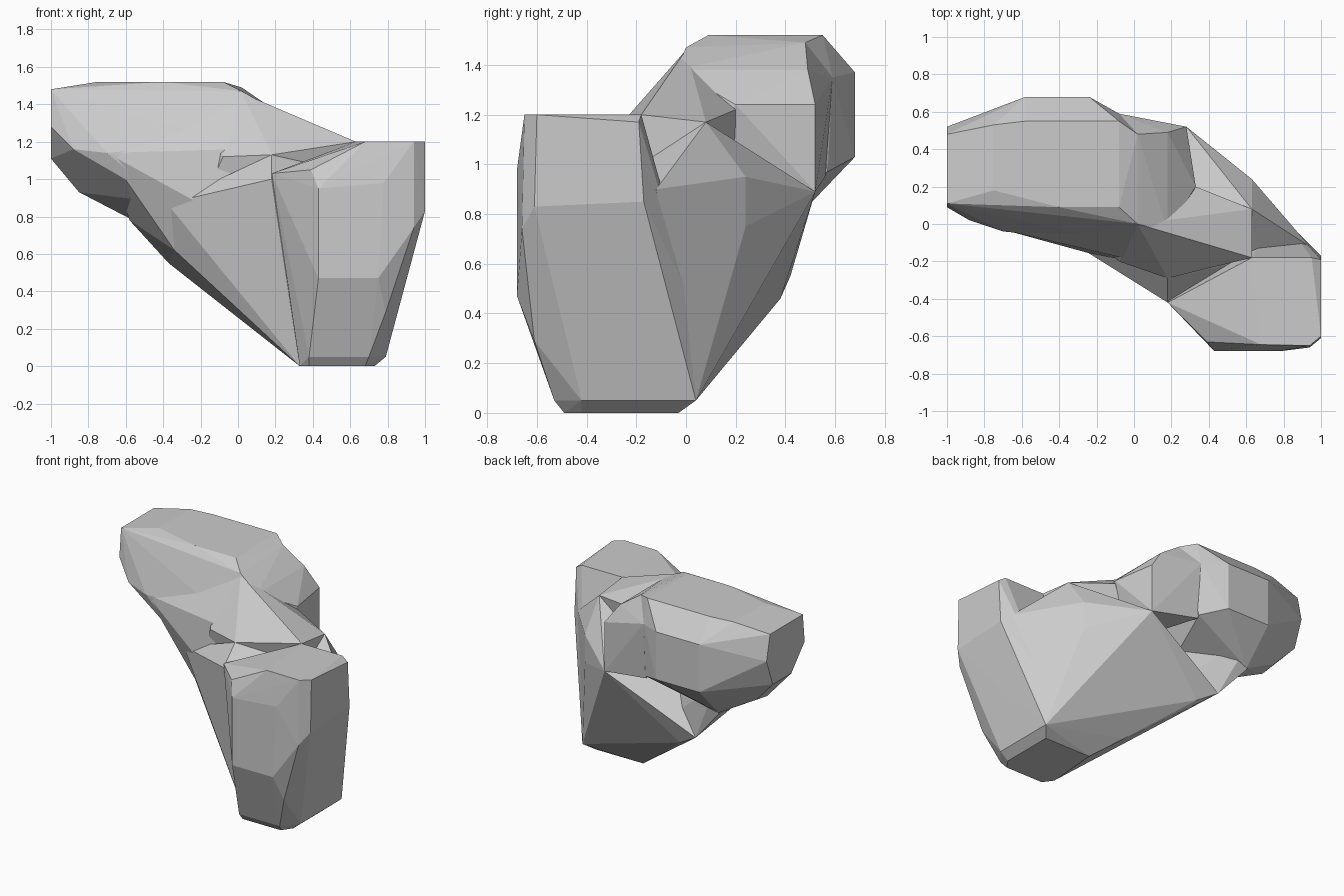
import bpy, bmesh


def hull(name, groups):
    """Faceted convex chunk from a few groups of corner points."""
    bm = bmesh.new()
    for g in groups:
        for p in g:
            bm.verts.new(p)
    res = bmesh.ops.convex_hull(bm, input=bm.verts[:])
    junk = {v for v in res["geom_interior"] + res["geom_unused"]
            if isinstance(v, bmesh.types.BMVert)}
    bmesh.ops.delete(bm, geom=list(junk), context='VERTS')
    bmesh.ops.recalc_face_normals(bm, faces=bm.faces[:])
    me = bpy.data.meshes.new(name)
    bm.to_mesh(me)
    bm.free()
    ob = bpy.data.objects.new(name, me)
    bpy.context.collection.objects.link(ob)
    return ob


# front pillar of the boulder, standing on the ground
foot = [(.33, -.42, 0), (.38, -.49, 0), (.68, -.49, 0), (.73, -.42, 0), (.73, -.03, 0), (.36, -.03, 0),
        (.38, -.53, .05), (.70, -.53, .05), (.79, -.42, .05), (.79, .04, .05)]
belly = [(.43, -.61, .29), (.79, -.61, .29), (.79, .04, .41), (.43, -.68, .47), (.75, -.68, .47),
         (.94, -.66, .74), (.94, -.16, .72), (1, -.61, .83), (1, -.17, .85)]
crown = [(.43, -.68, .95), (.78, -.68, .98), (1, -.6, 1.2), (1, -.19, 1.17), (.94, -.65, 1.2),
         (.68, -.645, 1.2), (.63, -.18, 1.2), (.95, -.18, 1.2), (.39, -.63, 1.05), (.18, -.42, 1.03)]
pillar = hull("boulder", [foot, belly, crown])

# sloping web between the pillar and the upper block
web_low = [(.33, -.4, 0), (.36, -.03, 0), (.73, -.03, 0), (.79, .04, .05), (.79, .04, .41),
           (.18, .1, .14), (-.08, .28, .35), (-.37, .42, .55), (-.22, .38, .46), (-.34, 0, .62),
           (-.1, -.08, .4)]
web_high = [(.28, .52, .89), (.63, .24, .75), (.63, .24, .95), (.94, -.12, .9),
            (.18, -.42, 1.0), (-.08, -.21, .8), (-.38, -.07, .87), (.63, .08, 1.17), (.18, -.29, 1.13)]
web = hull("web", [web_low, web_high])

# neck joining the web to the underside of the block
neck = hull("neck", [
    [(-.37, .42, .55), (-.34, 0, .62), (-.58, .46, .79), (-.58, .3, .78), (-.38, -.07, .87),
     (-.7, -.03, 1.14), (-.08, -.2, .8), (-.02, -.19, 1.16), (.02, 0, 1.46), (-.2, .04, 1.38),
     (-.1, .3, .6), (-.58, .5, 1.0), (-.38, -.06, 1.08)]])

# upper block overhanging to the left and back
block_top = [(-.75, .18, 1.52), (-.4, .09, 1.52), (-.08, .09, 1.52), (-.08, .55, 1.52),
             (-.58, .55, 1.52), (-.75, .53, 1.52), (.02, .48, 1.49), (.02, 0, 1.47)]
block_side = [(-1, .11, 1.48), (-1, .48, 1.48), (-1, .52, 1.3), (-1, .09, 1.28), (-1, .24, 1.11),
              (-1, .45, 1.11), (-.58, .68, 1.37), (-.24, .68, 1.37), (-.58, .68, 1.03), (-.24, .68, 1.03),
              (-.7, -.04, 1.14), (-.88, .02, 1.16), (-.38, -.07, 1.05), (-.08, -.1, 1.2), (-.08, .59, 1.35)]
block_low = [(-.85, .3, .93), (-.85, .42, .95), (-.58, .32, .79), (-.58, .46, .8), (-.38, -.06, .87),
             (-.2, .1, .8), (-.08, .57, .97)]
block = hull("upper_block", [block_top, block_side, block_low])

# saddle stepping down from the upper block to the pillar
saddle = hull("saddle", [
    [(.02, .48, 1.49), (.02, 0, 1.47), (-.08, .59, 1.35), (-.08, .56, .95), (.18, -.04, 1.38),
     (.18, .49, 1.38), (.28, .52, 1.24), (.33, .2, 1.24), (.28, .52, .89), (.2, -.1, .9), (-.08, -.1, 1.2)]])
ledge = hull("ledge", [
    [(.18, -.04, 1.38), (.02, 0, 1.46), (.18, -.29, 1.13), (-.08, -.2, 1.12), (.63, -.18, 1.2),
     (.63, .08, 1.17), (.33, .2, 1.22), (.2, .2, .9), (-.2, -.1, .85), (.63, -.1, .9), (-.2, .05, 1.3)]])

# fuse all chunks into one faceted boulder
parts = [web, neck, block, saddle, ledge]
for p in parts:
    m = pillar.modifiers.new("union", 'BOOLEAN')
    m.operation, m.solver, m.object = 'UNION', 'EXACT', p
dg = bpy.context.evaluated_depsgraph_get()
fused = bpy.data.meshes.new_from_object(pillar.evaluated_get(dg))
pillar.modifiers.clear()
pillar.data = fused
for p in parts:
    bpy.data.objects.remove(p, do_unlink=True)
